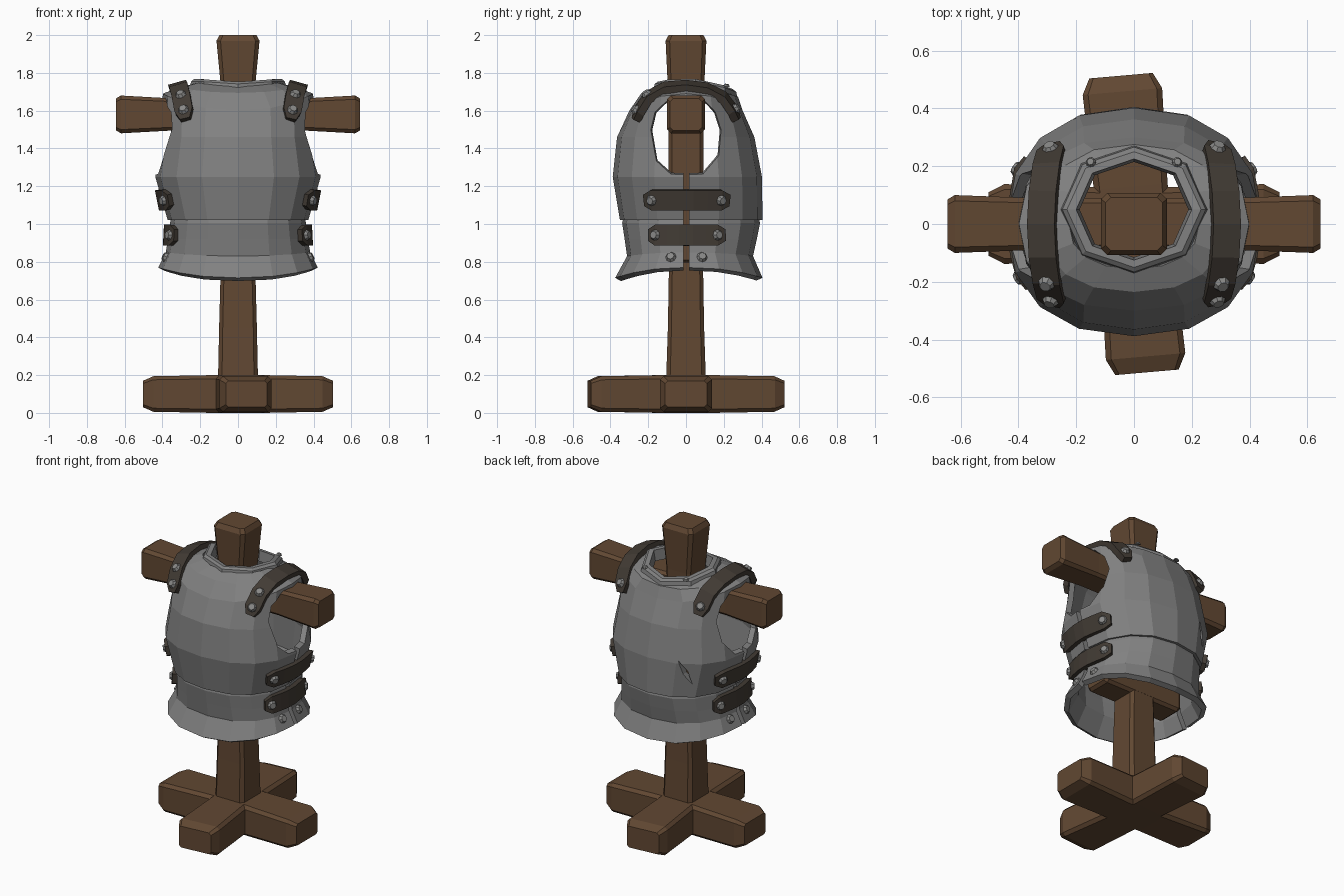
import bpy, bmesh, math
from mathutils import Vector, Matrix
from mathutils.bvhtree import BVHTree

cube = bpy.data.objects.get("Cube")
if cube:
    bpy.data.objects.remove(cube, do_unlink=True)


def material(name, r, g, b):
    m = bpy.data.materials.new(name)
    m.use_nodes = True
    m.diffuse_color = (r, g, b, 1)
    bsdf = next(n for n in m.node_tree.nodes if n.type == 'BSDF_PRINCIPLED')
    bsdf.inputs["Base Color"].default_value = (r, g, b, 1)
    return m


wood = material("brown wood", .12, .064, .032)
steel = material("grey steel", .22, .22, .22)
leather = material("dark leather", .053, .043, .034)
rivet_steel = material("light rivet steel", .25, .25, .245)


def finish(name, bm, mat):
    mesh = bpy.data.meshes.new(name)
    bm.to_mesh(mesh)
    bm.free()
    ob = bpy.data.objects.new(name, mesh)
    bpy.context.collection.objects.link(ob)
    if mat:
        mesh.materials.append(mat)
    return ob


def loft(name, rings, mat, caps=True, closed=False):
    """Join equal rings of points with quads."""
    bm = bmesh.new()
    rows = [[bm.verts.new(p) for p in ring] for ring in rings]
    n = len(rows[0])
    pairs = list(zip(rows, rows[1:])) + ([(rows[-1], rows[0])] if closed else [])
    for a, b in pairs:
        for j in range(n):
            k = (j + 1) % n
            bm.faces.new((a[j], a[k], b[k], b[j]))
    if caps:
        bm.faces.new(rows[0])
        bm.faces.new(rows[-1])
    if caps or closed:
        bmesh.ops.recalc_face_normals(bm, faces=bm.faces)
    return finish(name, bm, mat)


def beam(name, axis, sections, centre, turn=0):
    """Rough timber with chamfered edges; sections are (position, half a, half b)."""
    rings = []
    for t, a, b in sections:
        c = .2 * min(a, b)
        quarter = [(a, b - c), (a - c, b)]
        pts = quarter + [(-u, v) for u, v in quarter[::-1]]
        pts += [(-u, -v) for u, v in pts]
        order = {'x': lambda u, v: (t, u, v), 'y': lambda u, v: (u, t, v), 'z': lambda u, v: (u, v, t)}[axis]
        rot = Matrix.Rotation(math.radians(turn), 3, 'Z')
        rings.append([rot @ Vector(order(u, v)) + Vector(centre) for u, v in pts])
    return loft(name, rings, wood)


# Wooden stand
beam("stand_post", 'z', [(.12, .107, .107), (.45, .1, .096), (.9, .088, .088), (1.7, .088, .095),
                         (1.97, .114, .108), (2, .098, .092)], (0, 0, 0))
beam("shoulder_bar", 'x', [(-.645, .085, .085), (-.62, .1, .1), (-.35, .09, .085), (.35, .09, .085),
                           (.62, .1, .1), (.645, .085, .085)], (0, 0, 1.58))
beam("waist_bar", 'x', [(-.29, .08, .07), (-.27, .09, .085), (.27, .09, .085), (.29, .08, .07)], (0, 0, .88))
for name, axis, length, turn in (("foot_sideways", 'x', .503, 0), ("foot_front_to_back", 'y', .515, 5)):
    half = [(length, .11, .07), (length - .055, .138, .094), (.13, .128, .1)]
    beam(name, axis, [(-t, a, b) for t, a, b in half] + half[::-1], (0, 0, .1), turn)


# Cuirass plates
def body_ring(z, w, front, back, lift=0, tilt=0, n=16, cy=0, power=.87):
    pts = []
    for k in range(n):
        a = math.tau * k / n
        s, c = math.sin(a), -math.cos(a)
        x = math.copysign(abs(s) ** power, s) * w
        y = cy + math.copysign(abs(c) ** power, c) * (front if c < 0 else back)
        pts.append(Vector((x, y, z + lift * s * s - tilt * y)))
    return pts


fauld = loft("waist_plate", [body_ring(.715, .425, .375, .405, .055),
                             body_ring(.83, .385, .312, .355, .02),
                             body_ring(.92, .372, .325, .375),
                             body_ring(1.005, .362, .338, .392),
                             body_ring(1.05, .352, .327, .38)], steel, caps=False)
chest = loft("chest_and_back_plate", [body_ring(1.022, .375, .35, .405),
                                      body_ring(1.25, .44, .388, .402),
                                      body_ring(1.46, .405, .365, .362),
                                      body_ring(1.6, .398, .3, .3, .09),
                                      body_ring(1.685, .32, .235, .275, .035, .04),
                                      body_ring(1.71, .225, .155, .255, .035, .12)], steel, caps=False)


def surface(ob):
    return BVHTree.FromPolygons([v.co for v in ob.data.vertices], [p.vertices for p in ob.data.polygons])


chest_skin, fauld_skin = surface(chest), surface(fauld)

# Cutters for arm openings, side gaps and the slash on the back
arm_outline = [(-.08, 1.265), (-.16, 1.33), (-.2, 1.5), (-.175, 1.6), (-.09, 1.67),
               (.09, 1.67), (.165, 1.6), (.2, 1.5), (.18, 1.36), (.09, 1.265)]
cutters = []
for s in (-1, 1):
    cutters.append(loft("arm_cutter", [[(s * x, y * k, 1.48 + (z - 1.48) * k) for y, z in arm_outline]
                                       for x, k in ((.2, .78), (.55, 1.13))], None))
    cutters.append(loft("gap_cutter", [[(s * x, y, z) for y, z in ((-.013, .6), (.017, .6), (.017, 1.35), (-.013, 1.35))]
                                       for x in (.2, .6)], None))
slash = [(-.27, 1.11), (-.225, 1.18), (-.2, 1.27), (-.25, 1.2)]
cutters.append(loft("slash_cutter", [[(x, y, z) for x, z in slash] for y in (.29, .5)], None))

for plate in (fauld, chest):
    solid = plate.modifiers.new("thickness", 'SOLIDIFY')
    solid.thickness, solid.offset = .035, -1
    for c in cutters:
        cut = plate.modifiers.new("cut", 'BOOLEAN')
        cut.operation, cut.solver, cut.object = 'DIFFERENCE', 'EXACT', c
bpy.context.view_layer.update()
graph = bpy.context.evaluated_depsgraph_get()
for plate in (fauld, chest):
    baked = bpy.data.meshes.new_from_object(plate.evaluated_get(graph))
    plate.modifiers.clear()
    plate.data = baked
    baked.materials.clear()
    baked.materials.append(steel)
    for p in baked.polygons:
        p.material_index = 0
for c in cutters:
    bpy.data.objects.remove(c, do_unlink=True)

# Neck collar
collar = [(1.68, .258, .225), (1.725, .248, .216), (1.738, .232, .2), (1.738, .2, .175), (1.67, .188, .165)]
loft("neck_collar", [body_ring(z, w, r, r, .035, .1, 8, .05, .95) for z, w, r in collar], steel,
     caps=False, closed=True)

# Rivets and straps
rivets = bmesh.new()


def rivet(p, n, r=.03):
    place = Matrix.Translation(p) @ n.to_track_quat('Z', 'Y').to_matrix().to_4x4()
    bmesh.ops.create_cone(rivets, cap_ends=True, segments=8, radius1=r, radius2=r * .65,
                          depth=r * .6, matrix=place)


def strap(name, path, width, studs):
    """Leather band along (point, normal) pairs with clipped ends."""
    rings, last = [], len(path) - 1
    for i, (p, n) in enumerate(path):
        t = (path[min(i + 1, last)][0] - path[max(i - 1, 0)][0]).normalized()
        side = t.cross(n).normalized() * width / 2 * (.55 if i in (0, last) else 1)
        top, low = p + n * .03, p - n * .012
        rings.append([top - side, top + side, low + side, low - side])
    loft(name, rings, leather)
    for i in studs:
        rivet(path[i][0] + path[i][1] * .036, path[i][1])


for s, word in ((1, "left"), (-1, "right")):
    path = []
    for deg in (-64, -55, -38, -20, 0, 20, 38, 54, 64):
        a = math.radians(deg)
        d = Vector((0, math.sin(a), math.cos(a)))
        hit = chest_skin.ray_cast(Vector((s * (.265 + .05 * math.cos(a) ** 2), 0, 1.42)), d)[0]
        path.append((hit, (d + Vector((s * .28, 0, 0))).normalized()))
    strap(word + "_shoulder_strap", path, .098, (1, 2, 7))
    for label, z, skin, tilt in (("upper", 1.13, chest_skin, -.2), ("lower", .94, fauld_skin, .05)):
        path = []
        for deg in (-40, -32, -20, -7, 7, 20, 32, 40):
            a = math.radians(deg)
            d = Vector((s * math.cos(a), math.sin(a), 0))
            hit = skin.ray_cast(Vector((s * .1, 0, z)), d)[0]
            path.append((hit, (d + Vector((0, 0, tilt))).normalized()))
        strap(f"{word}_{label}_side_strap", path, .11, (1, 6))
    for y in (-.08, .085):
        hit, normal = fauld_skin.ray_cast(Vector((0, y, .825)), Vector((s, 0, 0)))[:2]
        rivet(hit + normal * .007, normal)
    rivet(Vector((s * .15, .215, 1.735)), Vector((s * .15, .2, 1)), .018)
finish("rivets", rivets, rivet_steel)
